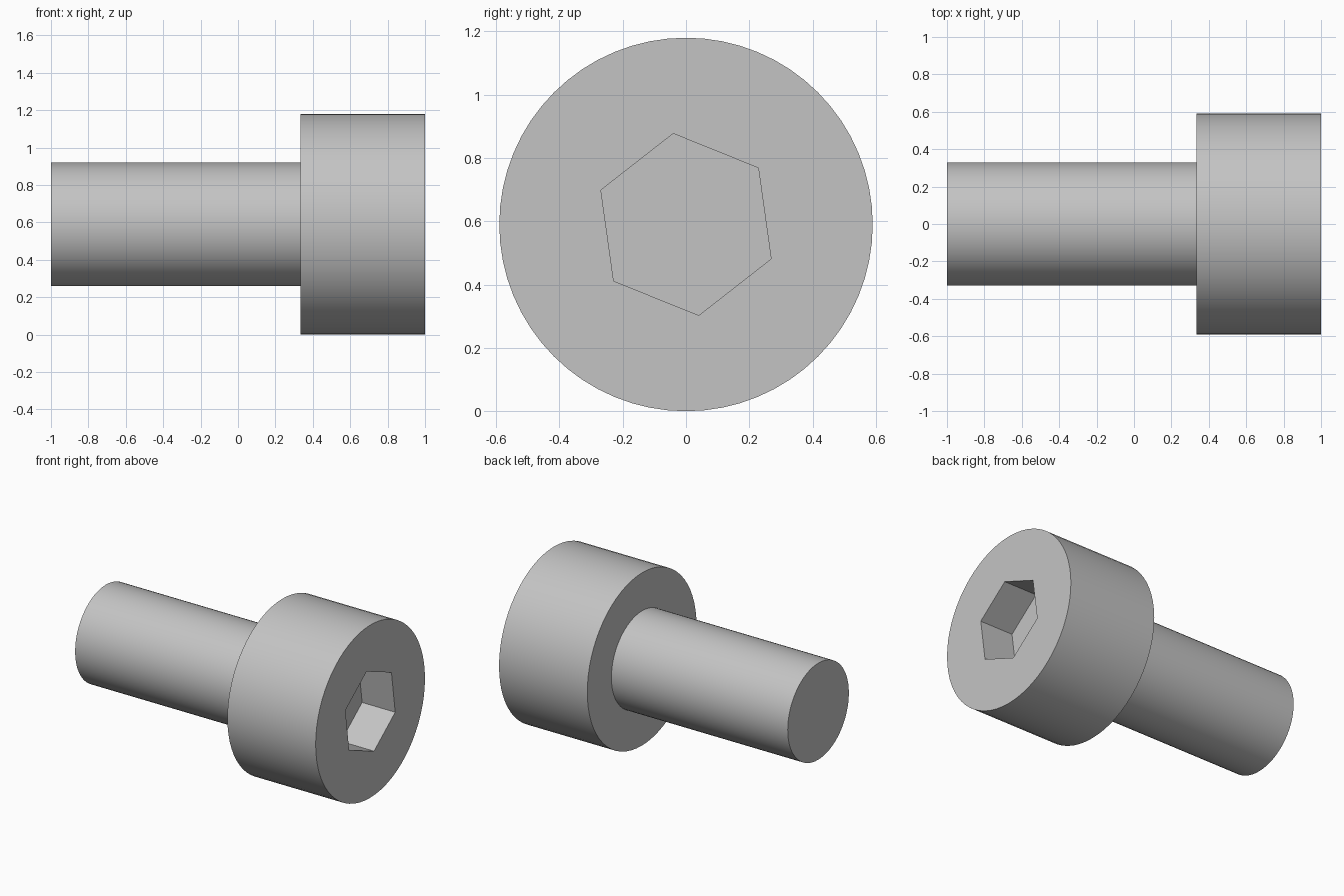
import bpy, bmesh
from math import cos, sin, pi, radians

cube = bpy.data.objects.get("Cube")
if cube:
    bpy.data.objects.remove(cube, do_unlink=True)

AXIS_Z = 0.59
HEAD_R, SHANK_R, SOCKET_R = 0.59, 0.33, 0.29
SHOULDER_X, SOCKET_X = 0.333, 0.75

steel = bpy.data.materials.new("grey steel")
steel.use_nodes = True
grey = (0.55, 0.55, 0.55, 1)
steel.diffuse_color = grey
steel.node_tree.nodes["Principled BSDF"].inputs["Base Color"].default_value = grey


def lathe(name, profile, sides, turn=0.0):
    """Closed solid around the x axis from (x, radius) steps."""
    bm = bmesh.new()
    rings = []
    for x, r in profile:
        angles = [turn + 2 * pi * i / sides for i in range(sides)]
        rings.append([bm.verts.new((x, r * cos(a), AXIS_Z + r * sin(a))) for a in angles])
    for a, b in zip(rings, rings[1:]):
        for i in range(sides):
            j = (i + 1) % sides
            bm.faces.new((a[i], a[j], b[j], b[i]))
    bm.faces.new(rings[0])
    bm.faces.new(rings[-1])
    bmesh.ops.recalc_face_normals(bm, faces=bm.faces)
    mesh = bpy.data.meshes.new(name)
    bm.to_mesh(mesh)
    bm.free()
    mesh.materials.append(steel)
    obj = bpy.data.objects.new(name, mesh)
    bpy.context.collection.objects.link(obj)
    return obj


# Shank and cylindrical head in one turned piece
bolt = lathe("socket_head_bolt", [(-1, SHANK_R), (SHOULDER_X, SHANK_R),
                                  (SHOULDER_X, HEAD_R), (1, HEAD_R)], 64)

# Hexagonal key socket, slightly turned, cut into the head
cutter = lathe("hex_socket_cutter", [(SOCKET_X, SOCKET_R), (1.2, SOCKET_R)], 6, radians(38))
cut = bolt.modifiers.new("hex socket", "BOOLEAN")
cut.operation = "DIFFERENCE"
cut.solver = "EXACT"
cut.object = cutter

bpy.ops.object.select_all(action="DESELECT")
bolt.select_set(True)
bpy.context.view_layer.objects.active = bolt
bpy.ops.object.modifier_apply(modifier=cut.name)
bpy.data.objects.remove(cutter, do_unlink=True)
bpy.ops.object.shade_smooth_by_angle(angle=radians(30))
